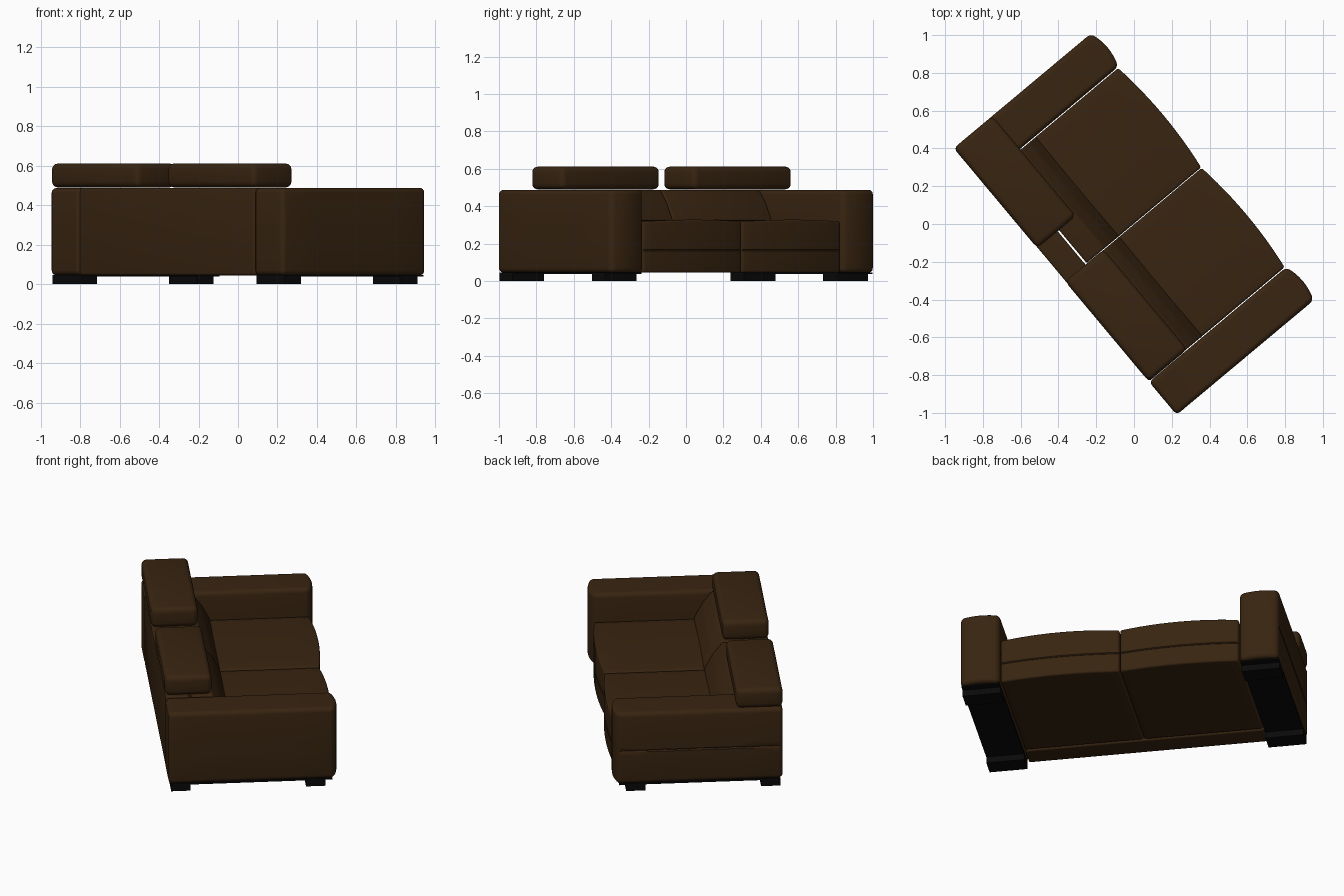
import bpy, bmesh, math
from mathutils import Vector

cube = bpy.data.objects.get("Cube")
if cube:
    bpy.data.objects.remove(cube, do_unlink=True)

TURN = math.radians(-50.1)  # the sofa stands diagonally


def material(name, color):
    m = bpy.data.materials.new(name)
    m.use_nodes = True
    m.diffuse_color = (*color, 1)
    bsdf = m.node_tree.nodes["Principled BSDF"]
    bsdf.inputs["Base Color"].default_value = (*color, 1)
    bsdf.inputs["Roughness"].default_value = 0.7
    return m


LEATHER = material("brown leather", (0.040, 0.018, 0.0055))
BLACK = material("black wood", (0.003, 0.003, 0.003))


def finish(name, bm, mat):
    bmesh.ops.recalc_face_normals(bm, faces=bm.faces)
    mesh = bpy.data.meshes.new(name)
    bm.to_mesh(mesh)
    bm.free()
    mesh.materials.append(mat)
    obj = bpy.data.objects.new(name, mesh)
    obj.rotation_euler.z = TURN
    bpy.context.collection.objects.link(obj)
    bpy.ops.object.select_all(action="DESELECT")
    obj.select_set(True)
    bpy.context.view_layer.objects.active = obj
    bpy.ops.object.shade_smooth_by_angle(angle=math.radians(35))
    return obj


def prism(profile, x0, x1):
    """Extrude a (y, z) profile along the sofa's length."""
    bm = bmesh.new()
    face = bm.faces.new([bm.verts.new((x0, y, z)) for y, z in profile])
    out = bmesh.ops.extrude_face_region(bm, geom=[face])
    verts = [g for g in out["geom"] if isinstance(g, bmesh.types.BMVert)]
    bmesh.ops.translate(bm, verts=verts, vec=(x1 - x0, 0, 0))
    return bm


def box(x, y, z):
    return prism([(y[0], z[0]), (y[1], z[0]), (y[1], z[1]), (y[0], z[1])], *x)


def soften(bm, radius):
    bmesh.ops.recalc_face_normals(bm, faces=bm.faces)
    bmesh.ops.bevel(bm, geom=bm.edges[:], offset=radius, segments=4,
                    profile=0.5, affect="EDGES", clamp_overlap=True)


def cut(bm, axis, positions):
    normal = Vector((0, 0, 0))
    normal[axis] = 1
    for p in positions:
        bmesh.ops.bisect_plane(bm, geom=bm.verts[:] + bm.edges[:] + bm.faces[:],
                               plane_co=normal * p, plane_no=normal)


def spread(a, b, n):
    return [a + (b - a) * i / n for i in range(1, n)]


def bulge_front(bm, x, front, amount):
    mid, half = sum(x) / 2, (x[1] - x[0]) / 2
    for v in bm.verts:
        if v.co.y > front - 0.05:
            v.co.y += amount * (1 - ((v.co.x - mid) / half) ** 2)


# Armrests: one design, both with a tufted seam on the same side
def armrest(name, x):
    y, z, seam = (-0.475, 0.47), (0.045, 0.488), 0.25
    bm = box(x, y, z)
    soften(bm, 0.025)
    cut(bm, 0, spread(*x, 8))
    tufts = [-0.2, 0.0, 0.2]
    cut(bm, 1, [t + d for t in tufts for d in (-0.03, 0, 0.03)])
    cut(bm, 2, [seam - 0.03, seam - 0.006, seam, seam + 0.006, seam + 0.03])
    for v in bm.verts:
        if v.co.x < x[0] + 0.001 and abs(v.co.z - seam) < 0.001:
            is_tuft = any(abs(v.co.y - t) < 0.001 for t in tufts)
            v.co.x += 0.014 if is_tuft else 0.006
    bulge_front(bm, x, y[1], 0.022)
    finish(name, bm, LEATHER)


# Seat cushions: crowned, with a bowed front and a piping seam
def seat(name, x):
    y, z, seam = (-0.325, 0.465), (0.045, 0.318), 0.165
    bm = box(x, y, z)
    soften(bm, 0.012)
    cut(bm, 0, spread(*x, 12))
    cut(bm, 1, spread(*y, 8))
    cut(bm, 2, [seam - 0.005, seam, seam + 0.005])
    mid, half = sum(x) / 2, (x[1] - x[0]) / 2
    for v in bm.verts:
        if abs(v.co.z - seam) < 0.001 and v.co.y > y[1] - 0.001:
            v.co.y -= 0.006
        if v.co.z > z[1] - 0.02:
            v.co.z += 0.01 * (1 - ((v.co.x - mid) / half) ** 2)
    bulge_front(bm, x, y[1], 0.024)
    finish(name, bm, LEATHER)


# Back cushions: sloping wedge sitting on the seat
def back_cushion(name, x):
    profile = [(-0.325, 0.29), (-0.098, 0.29), (-0.105, 0.33),
               (-0.15, 0.415), (-0.205, 0.487), (-0.325, 0.487)]
    bm = prism(profile, *x)
    soften(bm, 0.01)
    finish(name, bm, LEATHER)


def headrest(name, x):
    bm = box(x, (-0.475, -0.208), (0.49, 0.612))
    soften(bm, 0.03)
    finish(name, bm, LEATHER)


for side, sign in (("right", -1), ("left", 1)):
    # Sofa's own two ends along its length
    end = "first" if sign < 0 else "second"
    arm_x = sorted((sign * 0.692, sign * 0.92))
    seat_x = sorted((sign * 0.002, sign * 0.687))
    armrest(end + "_armrest", arm_x)
    seat(end + "_seat_cushion", seat_x)
    back_cushion(end + "_back_cushion", seat_x)

    # Black base under each arm, with a foot at each end
    base_x = (arm_x[0] + 0.004, arm_x[1] - 0.004)
    finish(end + "_arm_base", box(base_x, (-0.46, 0.46), (0.038, 0.047)), BLACK)
    for place, fy in (("back", -0.405), ("front", 0.365)):
        foot = box(base_x, (fy - 0.055, fy + 0.055), (0, 0.046))
        finish(end + "_" + place + "_foot", foot, BLACK)

# Headrests: the first overlaps its armrest, leaving a gap in the middle
headrest("first_headrest", (-0.92, -0.23))
headrest("second_headrest", (0.0, 0.69))

# Rear panel between the arms
rear = box((-0.69, 0.69), (-0.472, -0.335), (0.045, 0.487))
soften(rear, 0.012)
finish("rear_panel", rear, LEATHER)
